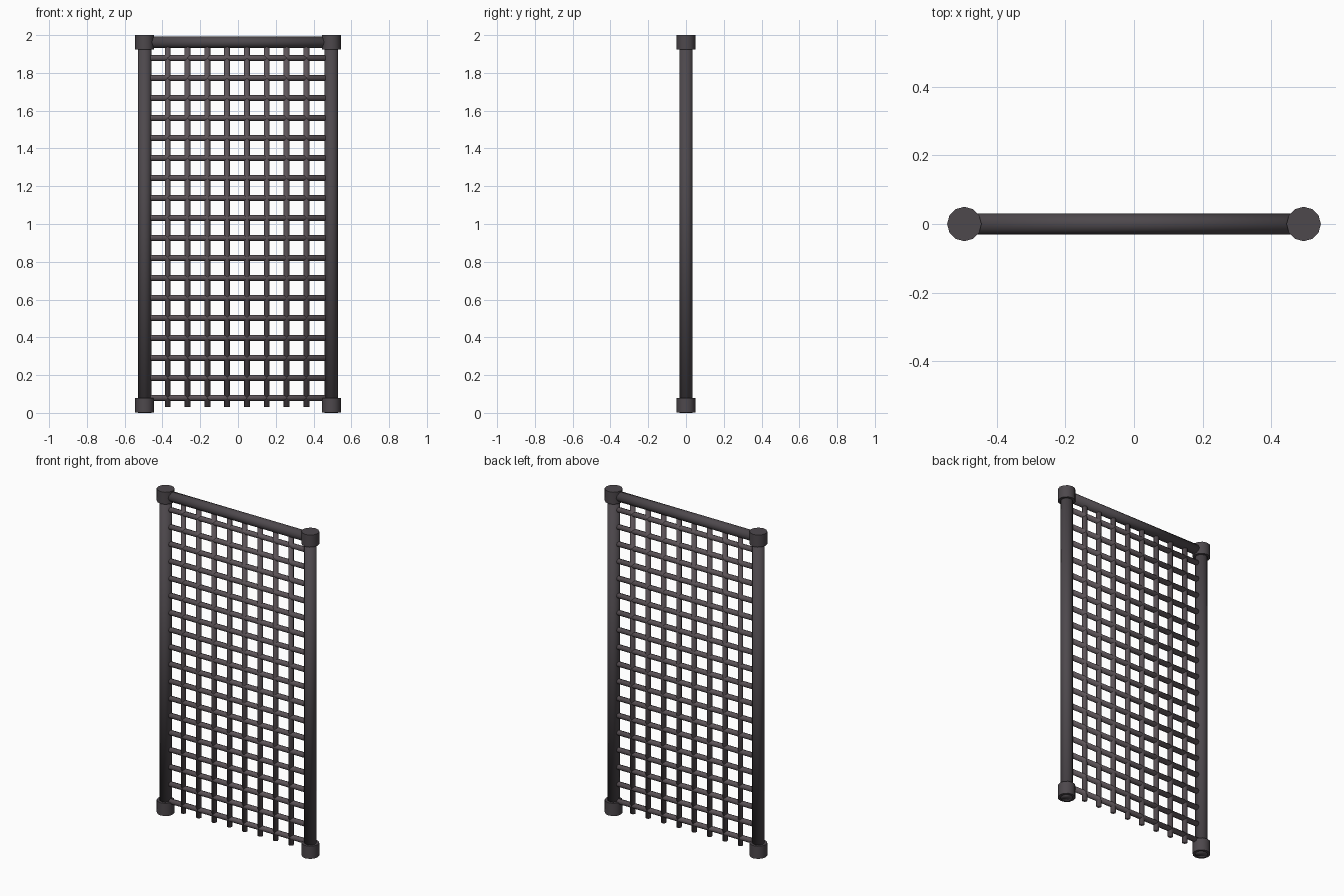
import bpy, bmesh, math
from mathutils import Matrix, Vector

if "Cube" in bpy.data.objects:
    bpy.data.objects.remove(bpy.data.objects["Cube"])


def material(name, rgb):
    m = bpy.data.materials.new(name)
    m.diffuse_color = (*rgb, 1.0)
    m.use_nodes = True
    m.node_tree.nodes["Principled BSDF"].inputs["Base Color"].default_value = m.diffuse_color
    return m


IRON = material("dark_iron", (0.075, 0.065, 0.073))
BAR = material("worn_bar_iron", (0.110, 0.090, 0.100))


def rod(name, start, end, radius, sides, mat, crisp=False):
    """Closed cylinder between two points; crisp keeps the ends flat shaded."""
    a, b = Vector(start), Vector(end)
    axis = b - a
    bm = bmesh.new()
    turn = Vector((0, 0, 1)).rotation_difference(axis).to_matrix().to_4x4()
    bmesh.ops.create_cone(bm, cap_ends=True, segments=sides, radius1=radius,
                          radius2=radius, depth=axis.length,
                          matrix=Matrix.Translation((a + b) / 2) @ turn)
    for f in bm.faces:
        f.smooth = not (crisp and len(f.verts) > 4)
    if crisp:
        for e in bm.edges:
            e.smooth = all(len(f.verts) == 4 for f in e.link_faces)
    me = bpy.data.meshes.new(name)
    bm.to_mesh(me)
    bm.free()
    me.materials.append(mat)
    ob = bpy.data.objects.new(name, me)
    bpy.context.collection.objects.link(ob)
    return ob


# Side posts with collars at both ends
for side, x in (("left", -0.494), ("right", 0.494)):
    rod(f"{side}_post", (x, 0, 0), (x, 0, 1.99), 0.035, 12, IRON)
    rod(f"{side}_bottom_collar", (x, 0, 0.002), (x, 0, 0.08), 0.05, 12, IRON, True)
    rod(f"{side}_top_collar", (x, 0, 1.925), (x, 0, 2.0), 0.05, 12, IRON, True)

# Top rail
rod("top_rail", (-0.49, 0, 1.962), (0.49, 0, 1.962), 0.03, 12, IRON)

# Horizontal grille bars
for i in range(18):
    z = 0.08 + i * 0.1058
    rod(f"horizontal_bar_{i + 1}", (-0.48, 0, z), (0.48, 0, z), 0.016, 8, BAR)

# Vertical grille bars
for i in range(8):
    x = -0.372 + i * 0.1049
    rod(f"vertical_bar_{i + 1}", (x, 0, 0.032), (x, 0, 1.96), 0.0155, 8, BAR)
